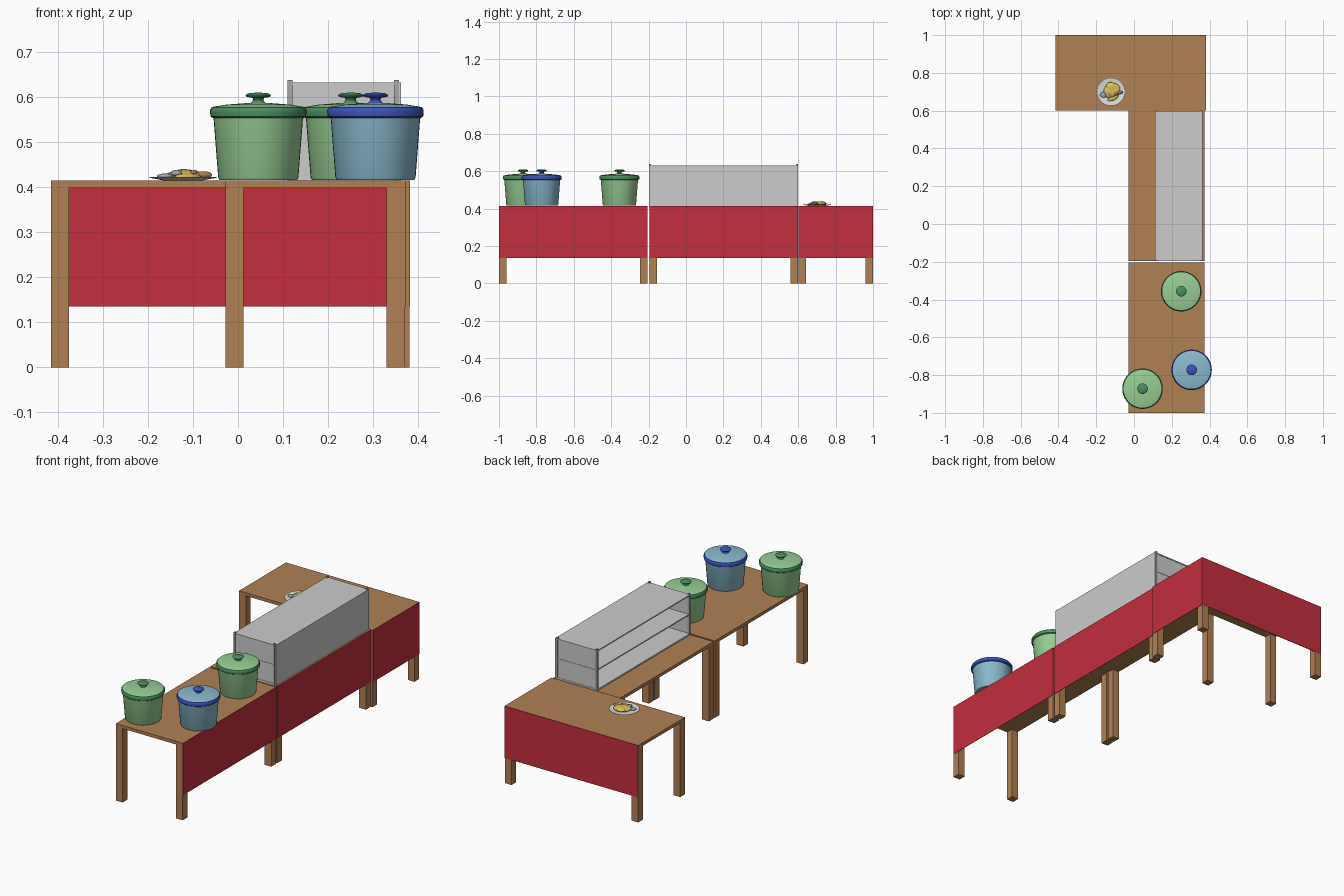
import bpy
import bmesh
import math
from mathutils import Vector

if "Cube" in bpy.data.objects:
    bpy.data.objects.remove(bpy.data.objects["Cube"], do_unlink=True)


def material(name, hex_code):
    """Flat material from an sRGB hex code, stored as linear values."""
    srgb = [int(hex_code[i:i + 2], 16) / 255 for i in (0, 2, 4)]
    colour = [c / 12.92 if c < 0.04 else ((c + 0.055) / 1.055) ** 2.4 for c in srgb] + [1]
    mat = bpy.data.materials.new(name)
    mat.use_nodes = True
    mat.diffuse_color = colour
    mat.node_tree.nodes["Principled BSDF"].inputs["Base Color"].default_value = colour
    return mat


wood = material("wood", "B08054")
cloth = material("red cloth", "C32E3E")
panel_grey = material("light grey", "CCCCCC")
post_grey = material("mid grey", "A8A8A8")
green = material("light green", "98CE94")
dark_green = material("dark green", "4A8F60")
blue = material("light blue", "8ABACE")
dark_blue = material("dark blue", "3C52BE")
yellow = material("yellow", "DCC25A")
white = material("off white", "DEDEDA")


def add_object(name, bm, mats):
    mesh = bpy.data.meshes.new(name)
    bm.to_mesh(mesh)
    bm.free()
    for mat in mats:
        mesh.materials.append(mat)
    obj = bpy.data.objects.new(name, mesh)
    bpy.context.collection.objects.link(obj)
    return obj


def box(name, mat, low, high):
    low, high = Vector(low), Vector(high)
    bm = bmesh.new()
    bmesh.ops.create_cube(bm, size=1)
    bmesh.ops.scale(bm, vec=high - low, verts=bm.verts)
    bmesh.ops.translate(bm, vec=(low + high) / 2, verts=bm.verts)
    return add_object(name, bm, [mat])


def lathe(name, profile, mats, centre, steps=40):
    """Spin a profile of (radius, height, material index) rows about z."""
    bm = bmesh.new()
    rings = []
    for r, z, _ in profile:
        if r == 0:
            rings.append([bm.verts.new((0, 0, z))] * steps)
        else:
            angles = [math.tau * k / steps for k in range(steps)]
            rings.append([bm.verts.new((r * math.cos(a), r * math.sin(a), z)) for a in angles])
    for low, high, row in zip(rings, rings[1:], profile):
        for k in range(steps):
            n = (k + 1) % steps
            corners = list(dict.fromkeys([low[k], low[n], high[n], high[k]]))
            bm.faces.new(corners).material_index = row[2]
    obj = add_object(name, bm, mats)
    obj.location = centre
    smooth(obj)
    return obj


def smooth(obj):
    bpy.ops.object.select_all(action="DESELECT")
    obj.select_set(True)
    bpy.context.view_layer.objects.active = obj
    bpy.ops.object.shade_smooth_by_angle(angle=math.radians(35))


TOP, UNDER, HEM, LEG, THIN = 0.415, 0.398, 0.135, 0.04, 0.002


def table(name, x0, x1, y0, y1, back_cloth=False):
    box(name + "_top", wood, (x0, y0, UNDER), (x1, y1, TOP))
    for side, x in (("right", x0), ("left", x1 - LEG)):
        for end, y in (("front", y0), ("back", y1 - LEG)):
            box(f"{name}_{end}_{side}_leg", wood, (x, y, 0), (x + LEG, y + LEG, UNDER))
    box(name + "_side_cloth", cloth, (x1, y0, HEM), (x1 + THIN, y1, TOP))
    if back_cloth:
        box(name + "_back_cloth", cloth, (x0, y1 - THIN, HEM), (x1 + THIN, y1 + THIN / 4, TOP))


# Three tables in an L
table("front_table", -0.028, 0.37, -1, -0.205)
table("middle_table", -0.028, 0.37, -0.195, 0.6)
table("back_table", -0.415, 0.38, 0.602, 1, back_cloth=True)

# Display case, open toward the right
X0, X1, Y0, Y1, ROOF = 0.11, 0.36, -0.195, 0.598, 0.632
box("case_roof", panel_grey, (X0, Y0, ROOF - 0.006), (X1, Y1, ROOF))
box("case_shelf", panel_grey, (X0 + 0.005, Y0, 0.52), (X1, Y1, 0.526))
box("case_floor", panel_grey, (X0, Y0, TOP), (X1, Y1, TOP + 0.008))
box("case_back", panel_grey, (X1 - 0.004, Y0, TOP), (X1 + 0.002, Y1, ROOF))
for end, y in (("front", Y0 + 0.002), ("back", Y1 - 0.006)):
    box(f"case_{end}_panel", panel_grey, (X0, y, TOP), (X1, y + 0.004, ROOF))
for end, y in (("front", Y0 - 0.002), ("back", Y1 - 0.009)):
    for side, x in (("right", X0), ("left", X1 - 0.014)):
        box(f"case_{end}_{side}_post", post_grey, (x, y, TOP), (x + 0.011, y + 0.011, 0.638))

# Lidded pots: material 0 is the body, 1 the rim and knob
pot_profile = [
    (0, 0.001, 0), (0.086, 0.001, 0), (0.089, 0.006, 0), (0.099, 0.135, 0),
    (0.100, 0.138, 1), (0.106, 0.142, 1), (0.107, 0.150, 1), (0.107, 0.156, 1),
    (0.103, 0.162, 1), (0.100, 0.163, 0), (0.07, 0.168, 0), (0.03, 0.171, 0),
    (0.016, 0.172, 1), (0.011, 0.178, 1), (0.013, 0.183, 1), (0.026, 0.185, 1),
    (0.028, 0.189, 1), (0.022, 0.193, 1), (0, 0.195, 1),
]
lathe("front_green_pot", pot_profile, [green, dark_green], (0.045, -0.872, TOP))
lathe("blue_pot", pot_profile, [blue, dark_blue], (0.305, -0.772, TOP))
lathe("rear_green_pot", pot_profile, [green, dark_green], (0.25, -0.356, TOP))

# Plate of food
PX, PY = -0.122, 0.7
lathe("plate", [(0, 0, 0), (0.045, 0, 0), (0.076, 0.006, 0), (0.074, 0.007, 0),
                (0.05, 0.003, 0), (0, 0.003, 0)], [white], (PX, PY, TOP))


def morsel(name, mat, offset, size, turn=0):
    bm = bmesh.new()
    bmesh.ops.create_uvsphere(bm, u_segments=16, v_segments=8, radius=1)
    obj = add_object(name, bm, [mat])
    obj.scale = size
    obj.rotation_euler.z = math.radians(turn)
    obj.location = (PX + offset[0], PY + offset[1], TOP + offset[2])
    smooth(obj)


morsel("omelette", yellow, (0.005, 0.008, 0.01), (0.045, 0.038, 0.013), 20)
morsel("omelette_fold", yellow, (0.002, 0.025, 0.013), (0.03, 0.025, 0.012), -30)
morsel("omelette_tip", yellow, (0.01, -0.03, 0.008), (0.032, 0.016, 0.007), 25)
morsel("grey_slice", post_grey, (-0.04, -0.016, 0.009), (0.018, 0.015, 0.006))
morsel("grey_slice_small", post_grey, (-0.015, -0.018, 0.015), (0.012, 0.018, 0.008), 20)
morsel("sausage", wood, (0.045, -0.004, 0.012), (0.02, 0.009, 0.008), 10)
morsel("sausage_small", wood, (0.025, -0.012, 0.017), (0.012, 0.007, 0.006), 60)
